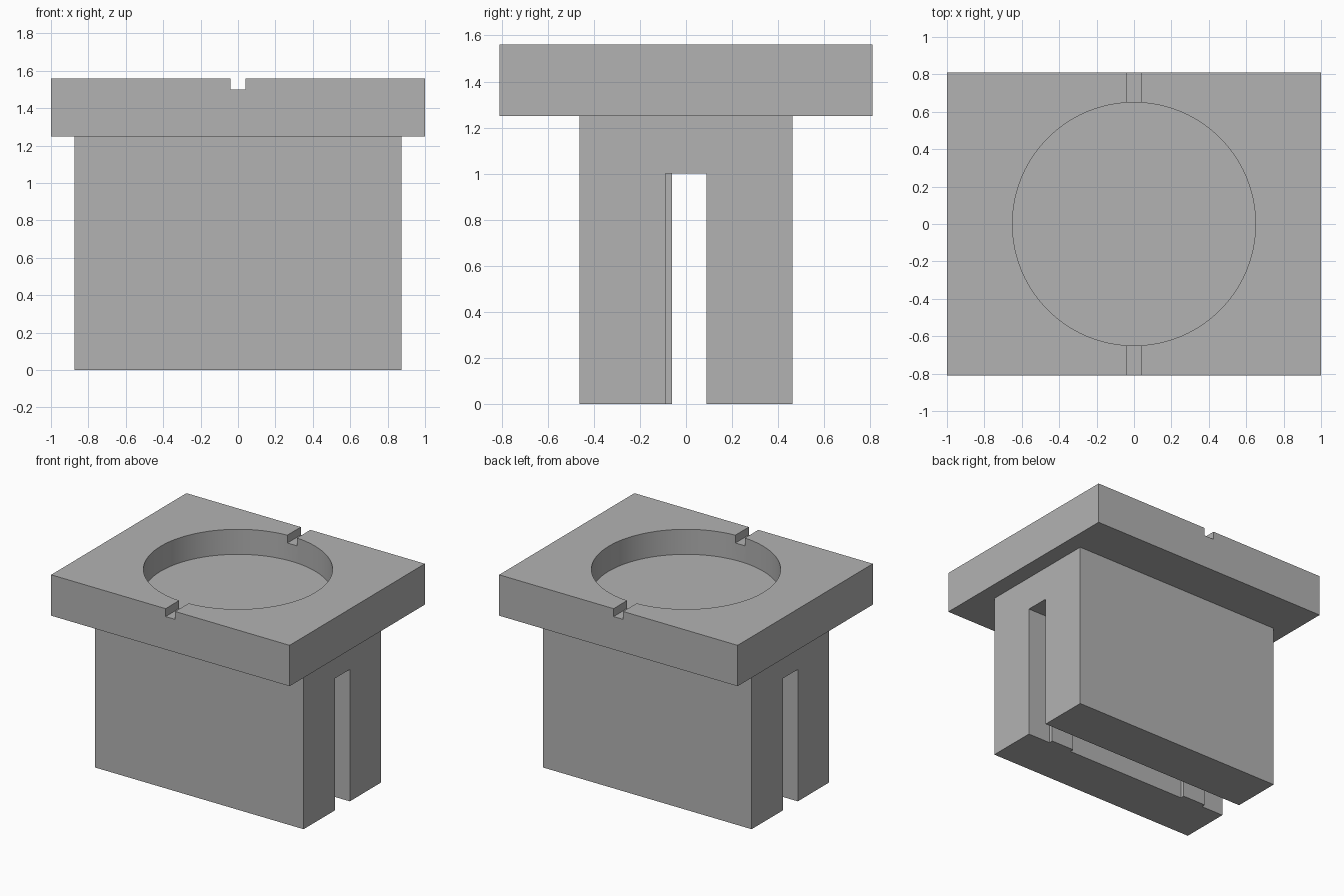
import bpy
import math

default = bpy.data.objects.get("Cube")
if default:
    bpy.data.objects.remove(default, do_unlink=True)

grey = bpy.data.materials.new("plain grey")
grey.use_nodes = True
colour = (0.45, 0.45, 0.45, 1)
grey.diffuse_color = colour
grey.node_tree.nodes["Principled BSDF"].inputs["Base Color"].default_value = colour


def box(name, x, y, z):
    """Box from (min, max) pairs on each axis."""
    spans = (x, y, z)
    bpy.ops.mesh.primitive_cube_add(size=1, location=[(a + b) / 2 for a, b in spans])
    ob = bpy.context.object
    ob.name = name
    ob.scale = [b - a for a, b in spans]
    bpy.ops.object.transform_apply(location=True, rotation=False, scale=True)
    ob.data.materials.append(grey)
    return ob


def combine(target, tool, operation):
    """Apply a boolean and discard the tool object."""
    mod = target.modifiers.new(operation.title(), 'BOOLEAN')
    mod.operation = operation
    mod.solver = 'EXACT'
    mod.object = tool
    bpy.context.view_layer.objects.active = target
    bpy.ops.object.modifier_apply(modifier=mod.name)
    bpy.data.objects.remove(tool, do_unlink=True)


# Main sizes
PLATE_BOTTOM, PLATE_TOP = 1.25, 1.56
SLOT_HALF, SLOT_TOP = 0.09, 1.0

# Top plate
block = box("slotted_block", (-1, 1), (-0.81, 0.81), (PLATE_BOTTOM, PLATE_TOP))

# Body below the plate, with the long slot cut up from underneath
body = box("body", (-0.875, 0.875), (-0.463, 0.463), (0, PLATE_BOTTOM + 0.05))
slot = box("slot_cutter", (-1.2, 1.2), (-SLOT_HALF, SLOT_HALF), (-0.2, SLOT_TOP))
combine(body, slot, 'DIFFERENCE')

# Two upright ribs on the front wall of the slot
for side in (-1, 1):
    xs = sorted((side * 0.5, side * 0.69))
    rib = box("rib", xs, (-SLOT_HALF - 0.05, -0.06), (0, SLOT_TOP + 0.05))
    combine(body, rib, 'UNION')
combine(block, body, 'UNION')

# Round recess in the plate
bpy.ops.mesh.primitive_cylinder_add(vertices=96, radius=0.65, depth=0.5,
                                    location=(0, 0, 1.37 + 0.25))
recess = bpy.context.object
recess.data.materials.append(grey)
combine(block, recess, 'DIFFERENCE')

# Small notch across the rim, front and back
notch = box("notch_cutter", (-0.04, 0.04), (-1, 1), (1.5, 1.8))
combine(block, notch, 'DIFFERENCE')

# Smooth recess wall, sharp edges elsewhere
bpy.ops.object.select_all(action='DESELECT')
block.select_set(True)
bpy.context.view_layer.objects.active = block
bpy.ops.object.shade_smooth_by_angle(angle=math.radians(30))
